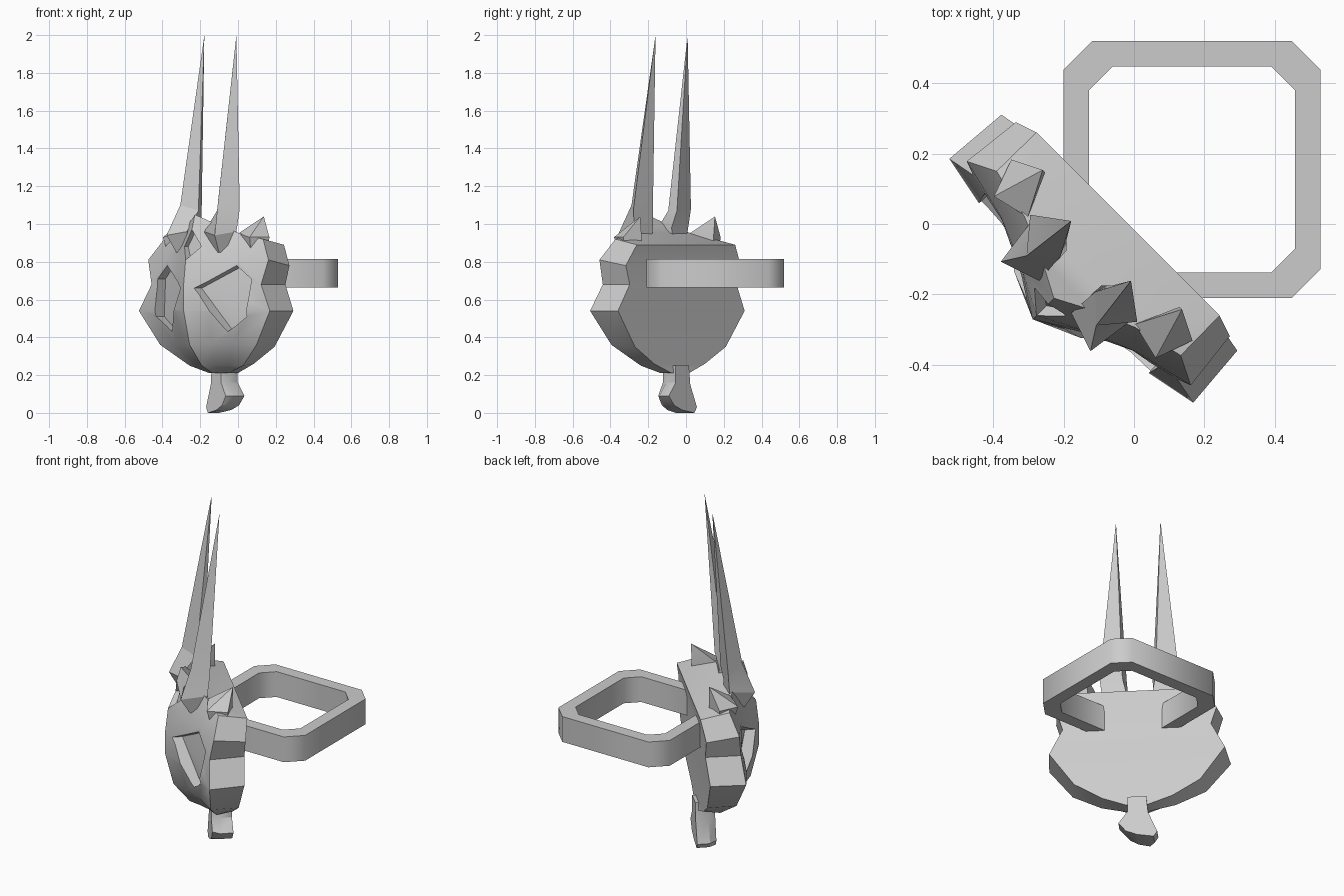
import bpy, bmesh, math
from mathutils import Vector

cube = bpy.data.objects.get("Cube")
if cube:
    bpy.data.objects.remove(cube, do_unlink=True)

grey = bpy.data.materials.new("plain grey")
grey.use_nodes = True
grey.diffuse_color = (0.6, 0.6, 0.6, 1)
grey.node_tree.nodes["Principled BSDF"].inputs["Base Color"].default_value = (0.6, 0.6, 0.6, 1)


def place(u, w, z):
    """Mask space (u across, w outward, z up) turned 45 degrees into the scene."""
    u -= 0.012
    return Vector(((u - w) * math.sqrt(0.5), (-u - w) * math.sqrt(0.5), z))


def loft(name, rings, angle=30, closed=False):
    """Skin a list of equal rings; cap the ends unless closed into a loop."""
    bm = bmesh.new()
    rows = [[bm.verts.new(p) for p in ring] for ring in rings]
    n = len(rows[0])
    pairs = list(zip(rows, rows[1:]))
    if closed:
        pairs.append((rows[-1], rows[0]))
    else:
        bm.faces.new(rows[0])
        bm.faces.new(rows[-1])
    for a, b in pairs:
        for i in range(n):
            j = (i + 1) % n
            bm.faces.new((a[i], a[j], b[j], b[i]))
    bmesh.ops.remove_doubles(bm, verts=bm.verts, dist=0.0005)
    bmesh.ops.triangulate(bm, faces=[f for f in bm.faces if len(f.verts) > 4])
    bmesh.ops.recalc_face_normals(bm, faces=bm.faces)
    mesh = bpy.data.meshes.new(name)
    bm.to_mesh(mesh)
    bm.free()
    mesh.materials.append(grey)
    obj = bpy.data.objects.new(name, mesh)
    bpy.context.collection.objects.link(obj)
    smooth(obj, angle)
    return obj


def smooth(obj, angle):
    bpy.ops.object.select_all(action='DESELECT')
    obj.select_set(True)
    bpy.context.view_layer.objects.active = obj
    bpy.ops.object.shade_smooth_by_angle(angle=math.radians(angle))


def carve(target, outline, depth):
    """Sink a recess whose floor follows the outline at a given depth."""
    cutter = loft("recess_cutter", [[place(u, w - depth, z) for u, w, z in outline],
                                    [place(u, w + 0.2, z) for u, w, z in outline]])
    cutter.hide_render = True
    mod = target.modifiers.new("recess", 'BOOLEAN')
    mod.operation = 'DIFFERENCE'
    mod.solver = 'EXACT'
    mod.object = cutter
    bpy.context.view_layer.objects.active = target
    bpy.ops.object.modifier_apply(modifier=mod.name)
    bpy.data.objects.remove(cutter, do_unlink=True)


# Mask body: back z, back half width, back w, front z, rim half width, rim w, keel w, lift
levels = [
    (0.21, 0.064, 0.055, 0.21, 0.07, 0.13, 0.18, 0),
    (0.26, 0.19, 0.06, 0.25, 0.2, 0.15, 0.26, 0),
    (0.35, 0.34, 0.054, 0.36, 0.36, 0.21, 0.35, 0),
    (0.54, 0.474, 0.047, 0.54, 0.49, 0.24, 0.395, 0),
    (0.68, 0.4, 0.033, 0.68, 0.41, 0.225, 0.395, 0),
    (0.78, 0.43, 0.033, 0.81, 0.45, 0.21, 0.38, 0),
    (0.89, 0.368, 0.012, 0.92, 0.37, 0.17, 0.31, 0.13),
]
rings = []
for zb, hb, wb, zf, hf, wf, wc, lift in levels:
    ring = [place(-hb, wb, zb)]
    for t in (-1, -0.6, -0.28, 0, 0.28, 0.6, 1):
        k = (1 - abs(t)) ** 1.5
        ring.append(place(hf * t, wf + (wc - wf) * k, zf + lift * k))
    ring.append(place(hb, wb, zb))
    rings.append(ring)
mask = loft("mask", rings)

# Slanted eye sockets and the brow diamond
eye = [(0.05, 0.36, 0.66), (0.26, 0.255, 0.78), (0.35, 0.23, 0.71),
       (0.34, 0.25, 0.51), (0.21, 0.28, 0.43)]
for s in (-1, 1):
    carve(mask, [(s * u, w, z) for u, w, z in eye], 0.05)
carve(mask, [(-0.06, 0.33, 0.88), (0, 0.37, 0.81), (0.06, 0.33, 0.88), (0, 0.33, 0.97)], 0.03)
smooth(mask, 30)

# Long ears and small side horns: root, base, shoulder rings, then the tip
ear = [
    [(0.19, 0.2, 0.85), (0.16, 0.29, 0.85), (0.08, 0.27, 0.85), (0.09, 0.19, 0.85)],
    [(0.2, 0.2, 0.96), (0.18, 0.343, 0.94), (0.065, 0.305, 0.96), (0.07, 0.19, 0.98)],
    [(0.215, 0.19, 1.08), (0.14, 0.28, 1.1), (0.07, 0.215, 1.07), (0.09, 0.17, 1.07)],
    [(0.12, 0.12, 2.0)] * 4,
]
horn = [
    [(0.23, 0.18, 0.86), (0.31, 0.2, 0.84), (0.35, 0.12, 0.84), (0.27, 0.08, 0.86)],
    [(0.215, 0.2, 0.95), (0.325, 0.226, 0.93), (0.364, 0.117, 0.93), (0.27, 0.075, 0.94)],
    [(0.28, 0.075, 1.04)] * 4,
]
for side, s in (("right", -1), ("left", 1)):
    for part, shape in (("ear", ear), ("horn", horn)):
        loft(f"{side}_{part}", [[place(s * u, w, z) for u, w, z in r] for r in shape], 20)

# Crooked chin tuft
tuft = [(-0.05, 0.25), (0.05, 0.25), (0.05, 0.16), (0.1, 0.09),
        (0.06, 0.04), (0, 0.015), (-0.09, 0), (-0.11, 0.03), (-0.06, 0.15)]
loft("chin_tuft", [[place(u * k, w, z) for u, z in tuft]
                   for w, k in ((0.04, 1), (0.11, 1), (0.15, 0.7))])


# Square strap ring with cut corners
def octagon(half, cut, z):
    a, b = half, half - cut
    pts = [(a, -b), (a, b), (b, a), (-b, a), (-a, b), (-a, -b), (-b, -a), (b, -a)]
    return [Vector((x + 0.165, y + 0.155, z)) for x, y in pts]


outer, inner = (0.365, 0.082), (0.293, 0.068)
loft("strap_ring", [octagon(*outer, 0.665), octagon(*outer, 0.815),
                    octagon(*inner, 0.815), octagon(*inner, 0.665)], 50, closed=True)
